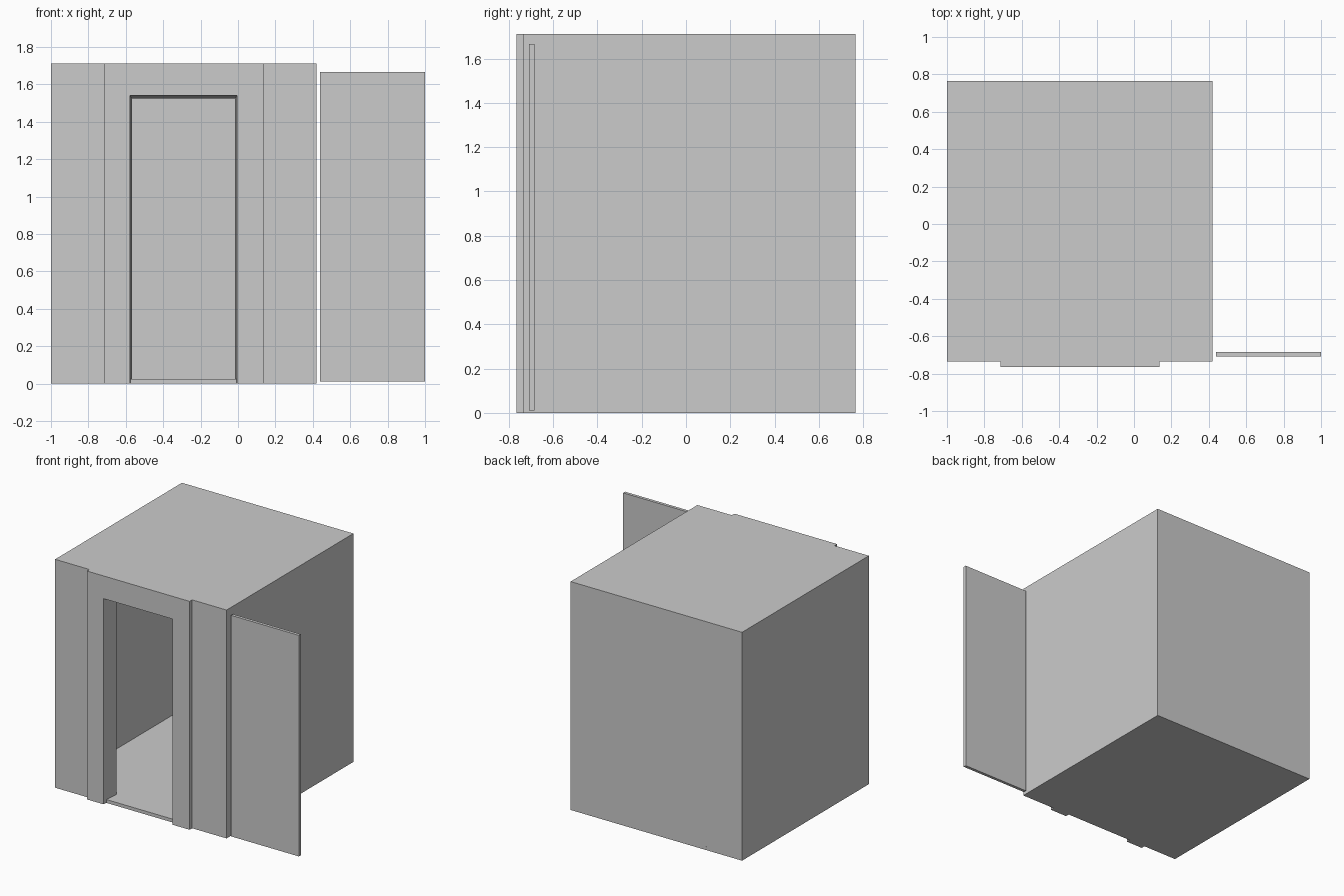
import bpy, bmesh

if "Cube" in bpy.data.objects:
    bpy.data.objects.remove(bpy.data.objects["Cube"])

X0, X1 = -1.0, 0.42          # cabin width
Y0, Y1 = -0.735, 0.765       # cabin depth
H = 1.71                     # cabin height
T = 0.015                    # thin shell walls
FLOOR = 0.025
WALL_BACK = -0.63            # inner face of the thick front wall
FRAME_FRONT = -0.765


def make(name, bm):
    bmesh.ops.recalc_face_normals(bm, faces=bm.faces)
    mesh = bpy.data.meshes.new(name)
    bm.to_mesh(mesh)
    bm.free()
    ob = bpy.data.objects.new(name, mesh)
    bpy.context.collection.objects.link(ob)
    return ob


def box(name, x0, x1, y0, y1, z0, z1):
    bm = bmesh.new()
    bmesh.ops.create_cube(bm, size=1)
    for v in bm.verts:
        v.co = (x1 if v.co.x > 0 else x0,
                y1 if v.co.y > 0 else y0,
                z1 if v.co.z > 0 else z0)
    return make(name, bm)


def opening(y):
    """Doorway left, right and top at depth y: it narrows towards the inside."""
    t = (y - FRAME_FRONT) / (WALL_BACK - FRAME_FRONT)
    return -0.578 + 0.011 * t, -0.005 - 0.011 * t, 1.54 - 0.016 * t


def portal(name, x0, x1, y0, y1, z0):
    """Upside-down U wall around the tapered doorway."""
    bm = bmesh.new()
    rings = []
    for y in (y0, y1):
        a, b, top = opening(y)
        pts = [(x0, z0), (x0, H), (x1, H), (x1, z0),
               (b, z0), (b, top), (a, top), (a, z0)]
        rings.append([bm.verts.new((x, y, z)) for x, z in pts])
    f, r = rings
    bm.faces.new(f)
    bm.faces.new(r[::-1])
    for i in range(8):
        j = (i + 1) % 8
        bm.faces.new((f[i], r[i], r[j], f[j]))
    return make(name, bm)


# Cabin shell
box("floor", X0, X1, Y0, Y1, 0, FLOOR)
box("ceiling", X0 + T, X1 - T, WALL_BACK, Y1 - T, H - T, H)
box("back_wall", X0, X1, Y1 - T, Y1, FLOOR, H)
box("left_wall", X0, X0 + T, WALL_BACK, Y1 - T, FLOOR, H)
box("right_wall", X1 - T, X1, WALL_BACK, Y1 - T, FLOOR, H)

# Front wall and raised door surround
portal("front_wall", X0, X1, Y0, WALL_BACK, FLOOR)
portal("door_frame", -0.715, 0.135, FRAME_FRONT, Y0, 0)

# Sliding door, pushed fully aside
box("sliding_door", 0.438, 1.0, -0.708, -0.685, 0.01, 1.665)
